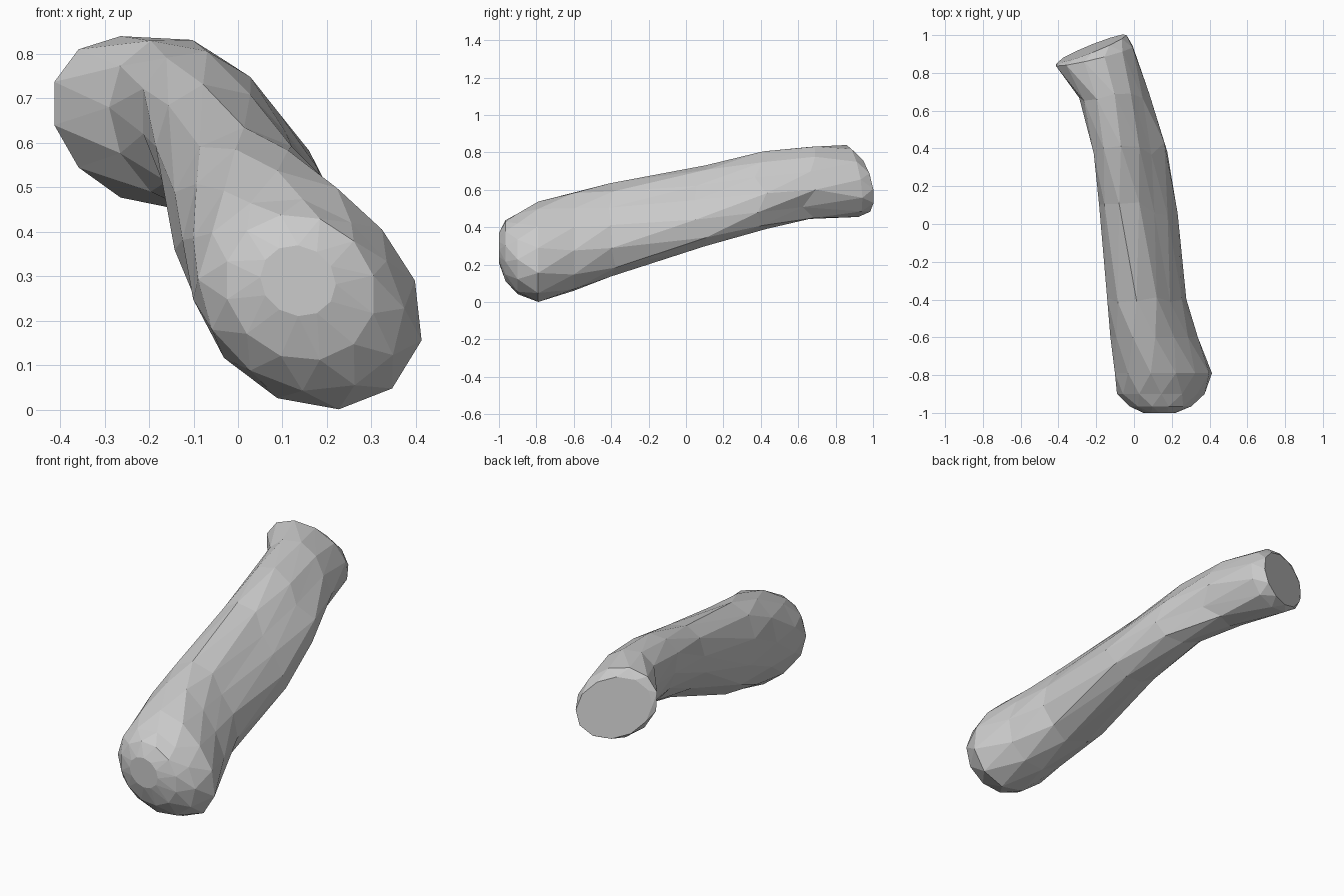
import bpy, bmesh, math, random

cube = bpy.data.objects.get("Cube")
if cube:
    bpy.data.objects.remove(cube, do_unlink=True)

random.seed(4)
SIDES = 12
FLAT_SIDE = math.radians(38)

# Cross-sections from the rounded front to the cut back end:
# (y, x min, x max, z min, z max, lean, flattening, y slope along x, y slope along z)
SECTIONS = [
    (-1.00, 0.05, 0.22, 0.21, 0.37, -0.1, 0, 0, 0),
    (-0.965, -0.03, 0.31, 0.11, 0.44, -0.1, 0, 0, 0),
    (-0.90, -0.09, 0.38, 0.04, 0.48, -0.15, 0.08, 0, 0),
    (-0.79, -0.11, 0.425, 0.00, 0.54, -0.18, 0.12, 0, 0),
    (-0.60, -0.125, 0.35, 0.055, 0.60, -0.2, 0.18, 0, 0),
    (-0.38, -0.15, 0.29, 0.135, 0.64, -0.15, 0.22, 0, 0),
    (0.08, -0.185, 0.24, 0.295, 0.735, -0.35, 0.26, 0, 0),
    (0.40, -0.22, 0.185, 0.39, 0.81, -0.35, 0.24, 0, 0),
    (0.66, -0.29, 0.085, 0.44, 0.84, -0.2, 0.1, 0, 0),
    (0.89, -0.42, 0.00, 0.455, 0.84, -0.22, 0, 0.22, -0.1),
    (0.93, -0.40, -0.04, 0.475, 0.80, -0.2, 0, 0.37, -0.14),
]


def make_material(name, colour):
    mat = bpy.data.materials.new(name)
    mat.use_nodes = True
    mat.diffuse_color = colour
    mat.node_tree.nodes["Principled BSDF"].inputs["Base Color"].default_value = colour
    return mat


def add_ring(bm, index, section):
    """One leaning oval, flattened on its upper left, half a step turned on odd rings."""
    y, x0, x1, z0, z1, lean, flat, slope_x, slope_z = section
    rx, rz = (x1 - x0) / 2, (z1 - z0) / 2
    middle = 4 < index < 9
    ring = []
    for i in range(SIDES):
        angle = math.tau * (i + 0.5 * (index % 2)) / SIDES
        shift = random.uniform(-0.04, 0.04) if middle else 0
        u, v = math.cos(angle), math.sin(angle + math.asin(lean))
        pinch = 1 - flat * max(0, math.cos(math.atan2(v, u) - FLAT_SIDE)) ** 3
        dx, dz = rx * u * pinch, rz * v * pinch
        ring.append(bm.verts.new((x0 + rx + dx,
                                  y + shift + slope_x * dx + slope_z * dz,
                                  z0 + rz + dz)))
    return ring


# Faceted, bent body with a blunt rounded front
bm = bmesh.new()
rings = [add_ring(bm, k, s) for k, s in enumerate(SECTIONS)]
for k, (a, b) in enumerate(zip(rings, rings[1:])):
    for i in range(SIDES):
        j = (i + 1) % SIDES
        if k % 2 == 0:
            bm.faces.new((a[i], a[j], b[i]))
            bm.faces.new((a[j], b[j], b[i]))
        else:
            bm.faces.new((a[i], b[j], b[i]))
            bm.faces.new((a[i], a[j], b[j]))

# Front facet and flat slanted back cut
bm.faces.new(rings[0])
bm.faces.new(rings[-1])
bmesh.ops.recalc_face_normals(bm, faces=bm.faces[:])

mesh = bpy.data.meshes.new("bent_body")
bm.to_mesh(mesh)
bm.free()
mesh.materials.append(make_material("light_grey", (0.6, 0.6, 0.6, 1)))
body = bpy.data.objects.new("bent_body", mesh)
bpy.context.collection.objects.link(body)
